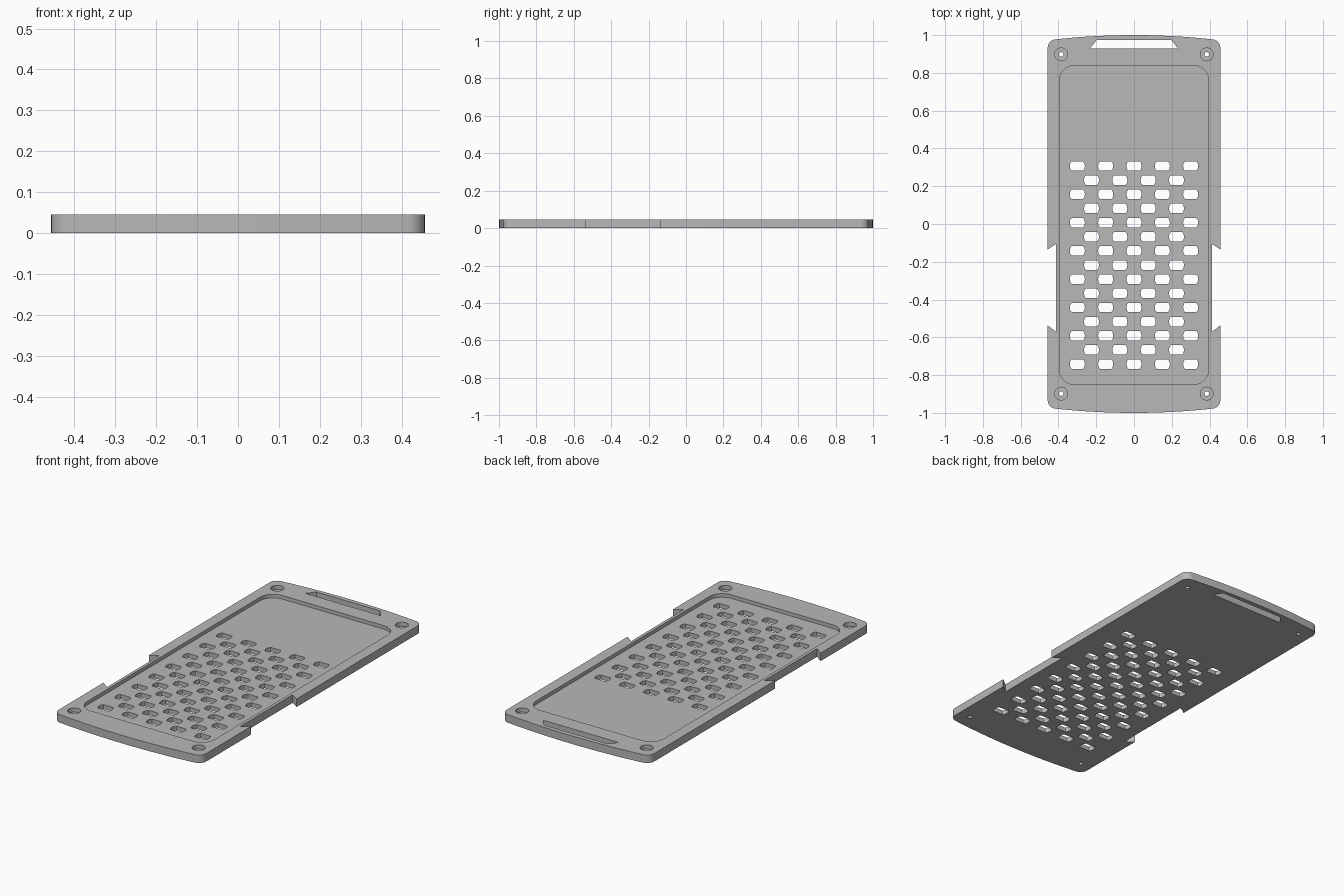
import bpy, bmesh
from math import sin, cos, pi

cube = bpy.data.objects.get("Cube")
if cube:
    bpy.data.objects.remove(cube, do_unlink=True)

HEIGHT, FLOOR = 0.045, 0.025
HALF_W = 0.457

grey = bpy.data.materials.new("plain grey")
grey.use_nodes = True
colour = (0.48, 0.48, 0.48, 1)
grey.diffuse_color = colour
grey.node_tree.nodes["Principled BSDF"].inputs["Base Color"].default_value = colour


def arc(cx, cy, r, start, end, n=8):
    return [(cx + r * cos(start + (end - start) * i / n),
             cy + r * sin(start + (end - start) * i / n)) for i in range(n + 1)]


def prisms(name, outlines, z0, z1):
    """One object holding an upright prism for each outline."""
    bm = bmesh.new()
    for pts in outlines:
        base = bm.faces.new([bm.verts.new((x, y, z0)) for x, y in pts])
        ext = bmesh.ops.extrude_face_region(bm, geom=[base], use_keep_orig=True)
        top = [g for g in ext["geom"] if isinstance(g, bmesh.types.BMVert)]
        bmesh.ops.translate(bm, verts=top, vec=(0, 0, z1 - z0))
    bmesh.ops.recalc_face_normals(bm, faces=bm.faces)
    mesh = bpy.data.meshes.new(name)
    bm.to_mesh(mesh)
    bm.free()
    mesh.materials.append(grey)
    obj = bpy.data.objects.new(name, mesh)
    bpy.context.collection.objects.link(obj)
    return obj


def carve(obj, cutter):
    bpy.context.view_layer.objects.active = obj
    mod = obj.modifiers.new("carve", 'BOOLEAN')
    mod.operation, mod.solver, mod.object = 'DIFFERENCE', 'EXACT', cutter
    bpy.ops.object.modifier_apply(modifier=mod.name)
    bpy.data.objects.remove(cutter, do_unlink=True)


def end_bow():
    return [(x, 1 - 0.022 * (x / 0.412) ** 2) for x in [0.0412 * i for i in range(10)]]


# Outline: bowed ends, rounded corners and dovetail notches in both sides
corner = arc(0.412, 0.933, 0.045, pi / 2, 0)
upper = end_bow() + corner
lower = [(x, -y) for x, y in reversed(upper)]
notch = [(HALF_W, -0.135), (0.412, -0.105), (0.412, -0.57), (HALF_W, -0.537)]
right_half = upper + notch + lower
left_half = [(-x, y) for x, y in reversed(right_half[1:-1])]
plate = prisms("grater_plate", [right_half + left_half], 0, HEIGHT)

# Shallow tray with rounded corners
r, w, top, bottom = 0.08, 0.395, 0.84, -0.85
tray = (arc(w - r, top - r, r, 0, pi / 2) + arc(r - w, top - r, r, pi / 2, pi)
        + arc(r - w, bottom + r, r, pi, 1.5 * pi)
        + arc(w - r, bottom + r, r, 1.5 * pi, 2 * pi))
carve(plate, prisms("tray_cutter", [tray], FLOOR, 0.1))

# Counterbored screw holes
spots = [(sx * 0.385, sy * 0.898) for sx in (-1, 1) for sy in (-1, 1)]


def circles(radius, n):
    return [arc(x, y, radius, 0, 2 * pi, n)[:-1] for x, y in spots]


carve(plate, prisms("counterbore_cutter", circles(0.034, 32), FLOOR - 0.003, 0.1))

# Through cuts: staggered slots, hanging handle and screw holes
slot = [(0.03, -0.025), (0.037, -0.016), (0.04, 0), (0.037, 0.016), (0.03, 0.025)]
slot += [(-x, -y) for x, y in slot]
cuts = []
for row in range(15):
    count = 5 - row % 2
    for col in range(count):
        cx, cy = (col - (count - 1) / 2) * 0.15, 0.307 - row * 0.0749
        cuts.append([(cx + x, cy + y) for x, y in slot])
cuts.append([(-0.233, 0.929), (0.233, 0.929), (0.197, 0.974), (-0.197, 0.974)])
cuts += circles(0.012, 16)
carve(plate, prisms("through_cutter", cuts, -0.1, 0.1))

# Smooth the rounded walls, keep the edges crisp
for o in bpy.context.selected_objects:
    o.select_set(False)
plate.select_set(True)
bpy.context.view_layer.objects.active = plate
bpy.ops.object.shade_smooth_by_angle(angle=0.5)
